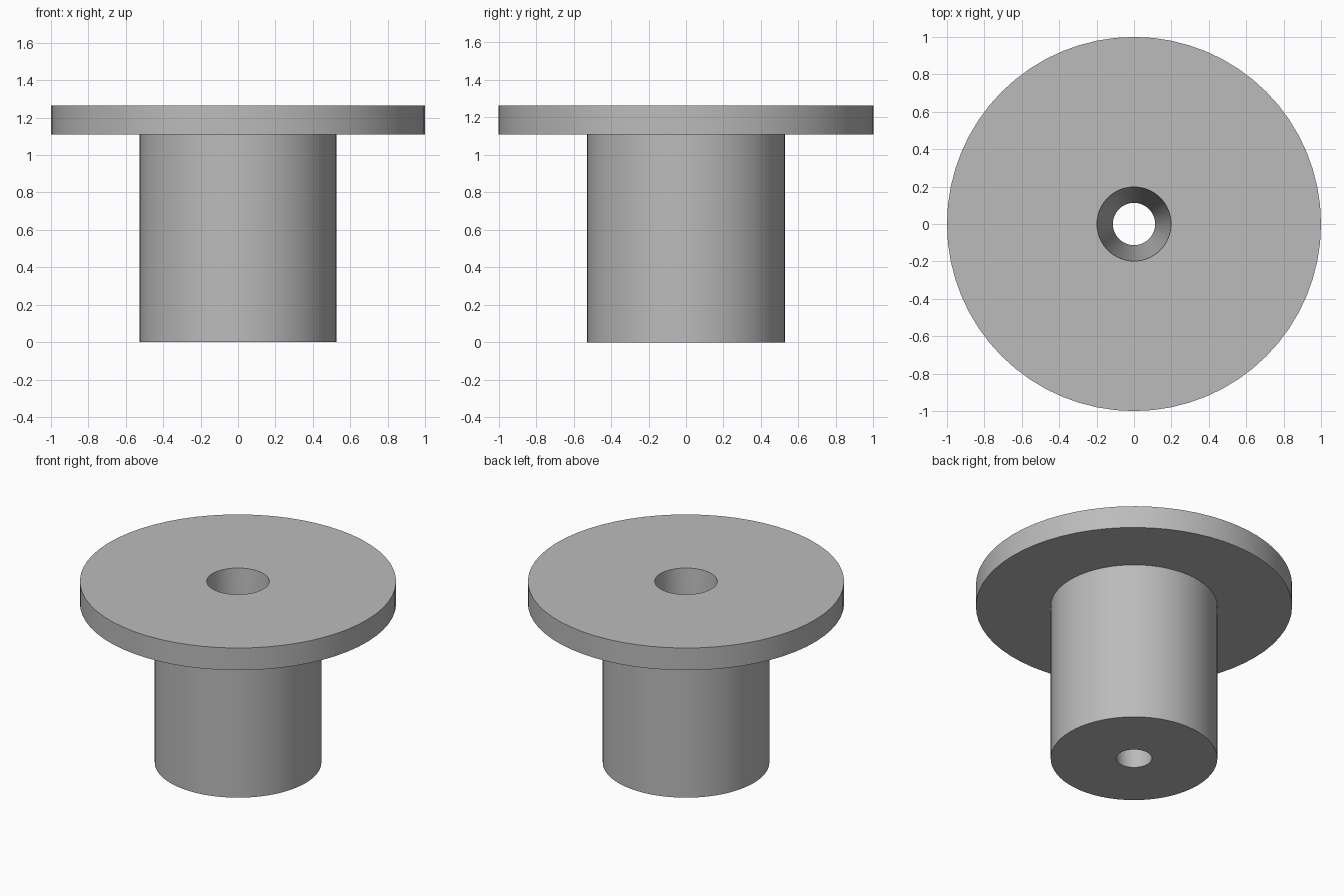
import bpy
import bmesh
import math

cube = bpy.data.objects.get("Cube")
if cube:
    bpy.data.objects.remove(cube, do_unlink=True)

# Plain grey metal
grey = bpy.data.materials.new("grey_metal")
grey.use_nodes = True
colour = (0.5, 0.5, 0.5, 1)
grey.diffuse_color = colour
grey.node_tree.nodes["Principled BSDF"].inputs["Base Color"].default_value = colour


def lathe(name, profile, segments):
    """Revolve a closed (radius, height) profile around z."""
    bm = bmesh.new()
    rings = []
    for i in range(segments):
        a = math.tau * i / segments
        rings.append([bm.verts.new((r * math.cos(a), r * math.sin(a), z)) for r, z in profile])
    count = len(profile)
    for i in range(segments):
        here, there = rings[i], rings[(i + 1) % segments]
        for j in range(count):
            k = (j + 1) % count
            bm.faces.new((here[j], there[j], there[k], here[k]))
    bmesh.ops.recalc_face_normals(bm, faces=bm.faces)
    mesh = bpy.data.meshes.new(name)
    bm.to_mesh(mesh)
    bm.free()
    mesh.materials.append(grey)
    obj = bpy.data.objects.new(name, mesh)
    bpy.context.collection.objects.link(obj)
    bpy.ops.object.select_all(action='DESELECT')
    obj.select_set(True)
    bpy.context.view_layer.objects.active = obj
    bpy.ops.object.shade_smooth_by_angle(angle=math.radians(30))
    return obj


# Barrel, flange and tapered through-hole as one turned piece
barrel_r, flange_r = 0.527, 1.0
hole_bottom_r, hole_top_r = 0.113, 0.198
flange_z, top_z = 1.11, 1.265
lathe("flanged_bushing", [
    (hole_bottom_r, 0), (barrel_r, 0), (barrel_r, flange_z),
    (flange_r, flange_z), (flange_r, top_z), (hole_top_r, top_z),
], 64)
